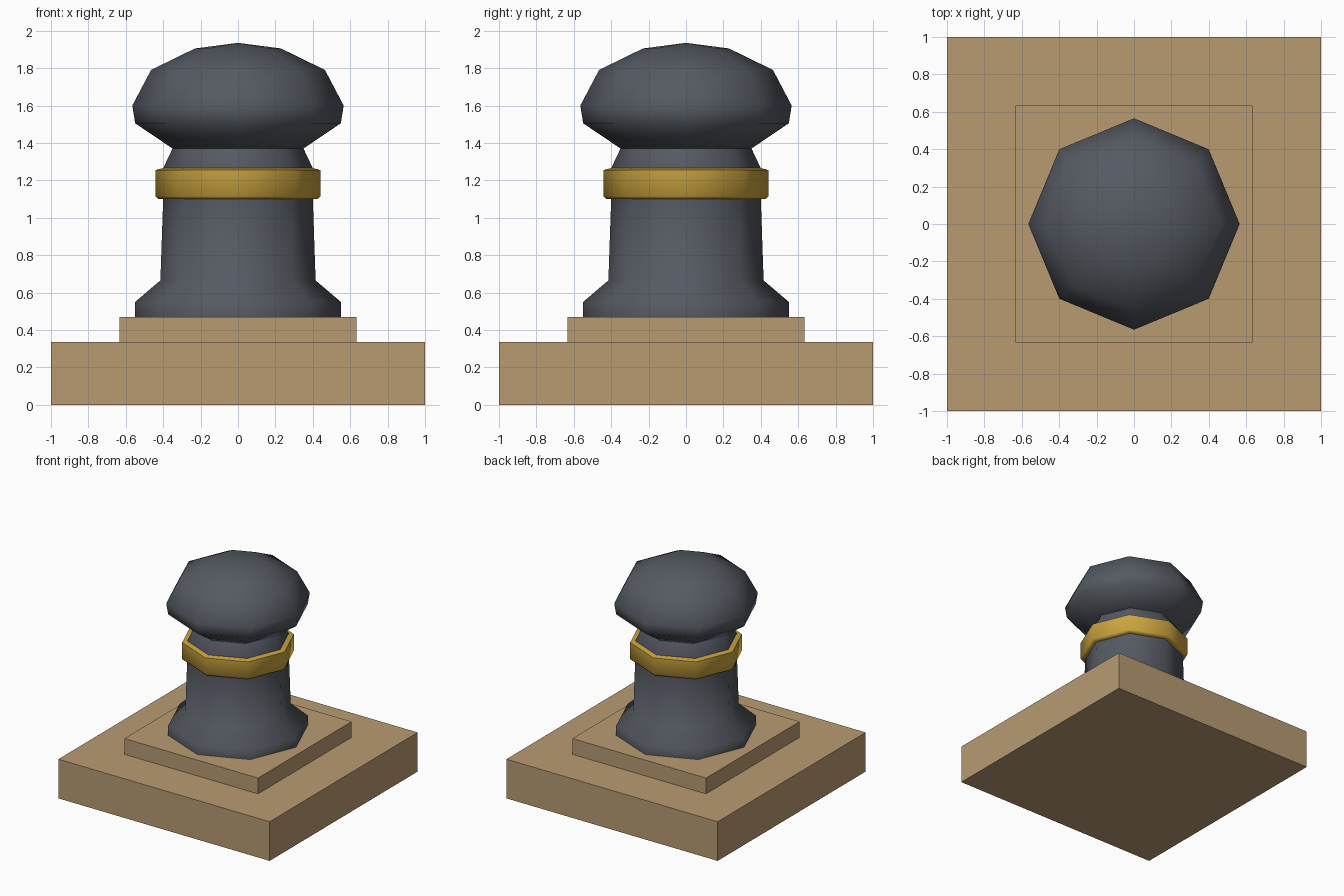
import bpy
import bmesh
from math import cos, sin, pi, radians

cube = bpy.data.objects.get("Cube")
if cube:
    bpy.data.objects.remove(cube, do_unlink=True)

SIDES = 8


def material(name, rgb):
    mat = bpy.data.materials.new(name)
    mat.use_nodes = True
    colour = (*rgb, 1.0)
    mat.diffuse_color = colour
    mat.node_tree.nodes["Principled BSDF"].inputs["Base Color"].default_value = colour
    return mat


def finish(bm, name, mat):
    bmesh.ops.recalc_face_normals(bm, faces=bm.faces)
    mesh = bpy.data.meshes.new(name)
    bm.to_mesh(mesh)
    bm.free()
    mesh.materials.append(mat)
    obj = bpy.data.objects.new(name, mesh)
    bpy.context.collection.objects.link(obj)
    return obj


def slab(name, width, bottom, top, mat):
    bm = bmesh.new()
    bmesh.ops.create_cube(bm, size=1)
    for v in bm.verts:
        v.co.x *= width
        v.co.y *= width
        v.co.z = top if v.co.z > 0 else bottom
    return finish(bm, name, mat)


def turned(name, profile, mat, angle):
    """Octagonal lathe of (radius, height) points, smooth below the given angle."""
    bm = bmesh.new()
    rings = []
    for r, z in profile:
        if r == 0:
            rings.append([bm.verts.new((0, 0, z))] * SIDES)
        else:
            rings.append([bm.verts.new((r * cos(2 * pi * i / SIDES),
                                        r * sin(2 * pi * i / SIDES), z))
                          for i in range(SIDES)])
    for low, high in zip(rings, rings[1:]):
        for i in range(SIDES):
            j = (i + 1) % SIDES
            corners = [low[i], low[j], high[j], high[i]]
            bm.faces.new(list(dict.fromkeys(corners)))
    for ring in (rings[0], rings[-1]):
        if len(set(ring)) == SIDES:
            bm.faces.new(ring)
    obj = finish(bm, name, mat)
    bpy.ops.object.select_all(action="DESELECT")
    obj.select_set(True)
    bpy.context.view_layer.objects.active = obj
    bpy.ops.object.shade_smooth_by_angle(angle=radians(angle))
    return obj


stone = material("tan stone", (0.48, 0.33, 0.17))
iron = material("dark iron", (0.09, 0.10, 0.12))
gold = material("gold", (0.60, 0.37, 0.05))

# Square stepped base
slab("base_slab", 2.0, 0.0, 0.335, stone)
slab("upper_step", 1.265, 0.335, 0.47, stone)

# Flared post, running up through the band to the neck
turned("post", [(0.55, 0.47), (0.55, 0.55), (0.415, 0.665),
                (0.40, 1.10), (0.40, 1.265), (0.35, 1.37)], iron, 60)

# Band around the post
turned("band", [(0.39, 1.10), (0.425, 1.10), (0.44, 1.115),
                (0.44, 1.255), (0.39, 1.268)], gold, 50)

# Rounded mushroom head
turned("head", [(0.35, 1.37), (0.55, 1.505), (0.565, 1.60),
                (0.465, 1.79), (0.23, 1.905), (0, 1.935)], iron, 60)
